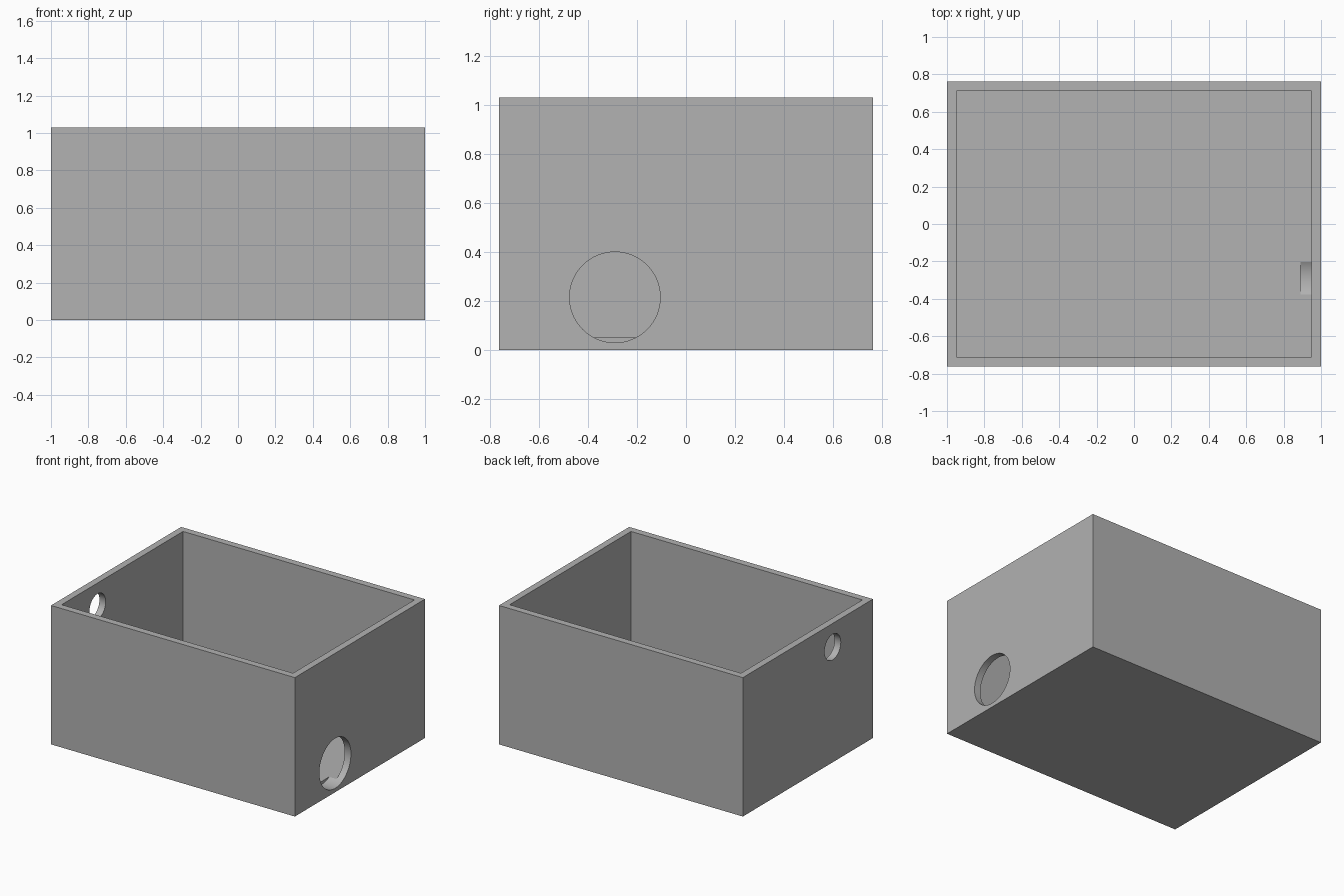
import bpy
import math

cube = bpy.data.objects.get("Cube")
if cube:
    bpy.data.objects.remove(cube, do_unlink=True)

WIDTH, DEPTH, HEIGHT, WALL = 2.0, 1.524, 1.03, 0.051

grey = bpy.data.materials.new("plain grey")
grey.use_nodes = True
colour = (0.445, 0.445, 0.445, 1)
grey.diffuse_color = colour
grey.node_tree.nodes["Principled BSDF"].inputs["Base Color"].default_value = colour


def block(name, size, bottom):
    bpy.ops.mesh.primitive_cube_add(size=1, location=(0, 0, bottom + size[2] / 2))
    obj = bpy.context.object
    obj.name = name
    obj.scale = size
    bpy.ops.object.transform_apply(location=True, scale=True)
    obj.data.materials.append(grey)
    return obj


def hole(name, radius, x_from, x_to, y, z):
    bpy.ops.mesh.primitive_cylinder_add(
        vertices=64, radius=radius, depth=x_to - x_from,
        location=((x_from + x_to) / 2, y, z), rotation=(0, math.pi / 2, 0))
    obj = bpy.context.object
    obj.name = name
    obj.data.materials.append(grey)
    return obj


# Open box
box = block("open_box", (WIDTH, DEPTH, HEIGHT), 0)

# Cavity, large low port that nicks the floor, small high port opposite
cutters = [
    block("cavity_cutter", (WIDTH - 2 * WALL, DEPTH - 2 * WALL, HEIGHT), WALL),
    hole("large_port_cutter", 0.185, 0.89, 1.1, -0.29, 0.214),
    hole("small_port_cutter", 0.095, -1.1, -0.9, -0.29, 0.855),
]
for cutter in cutters:
    cut = box.modifiers.new(cutter.name, "BOOLEAN")
    cut.operation = "DIFFERENCE"
    cut.solver = "EXACT"
    cut.object = cutter
    bpy.context.view_layer.objects.active = box
    bpy.ops.object.modifier_apply(modifier=cut.name)
    bpy.data.objects.remove(cutter, do_unlink=True)

# Smooth port walls, crisp box edges
bpy.ops.object.select_all(action="DESELECT")
box.select_set(True)
bpy.context.view_layer.objects.active = box
bpy.ops.object.shade_smooth_by_angle(angle=math.radians(30))
